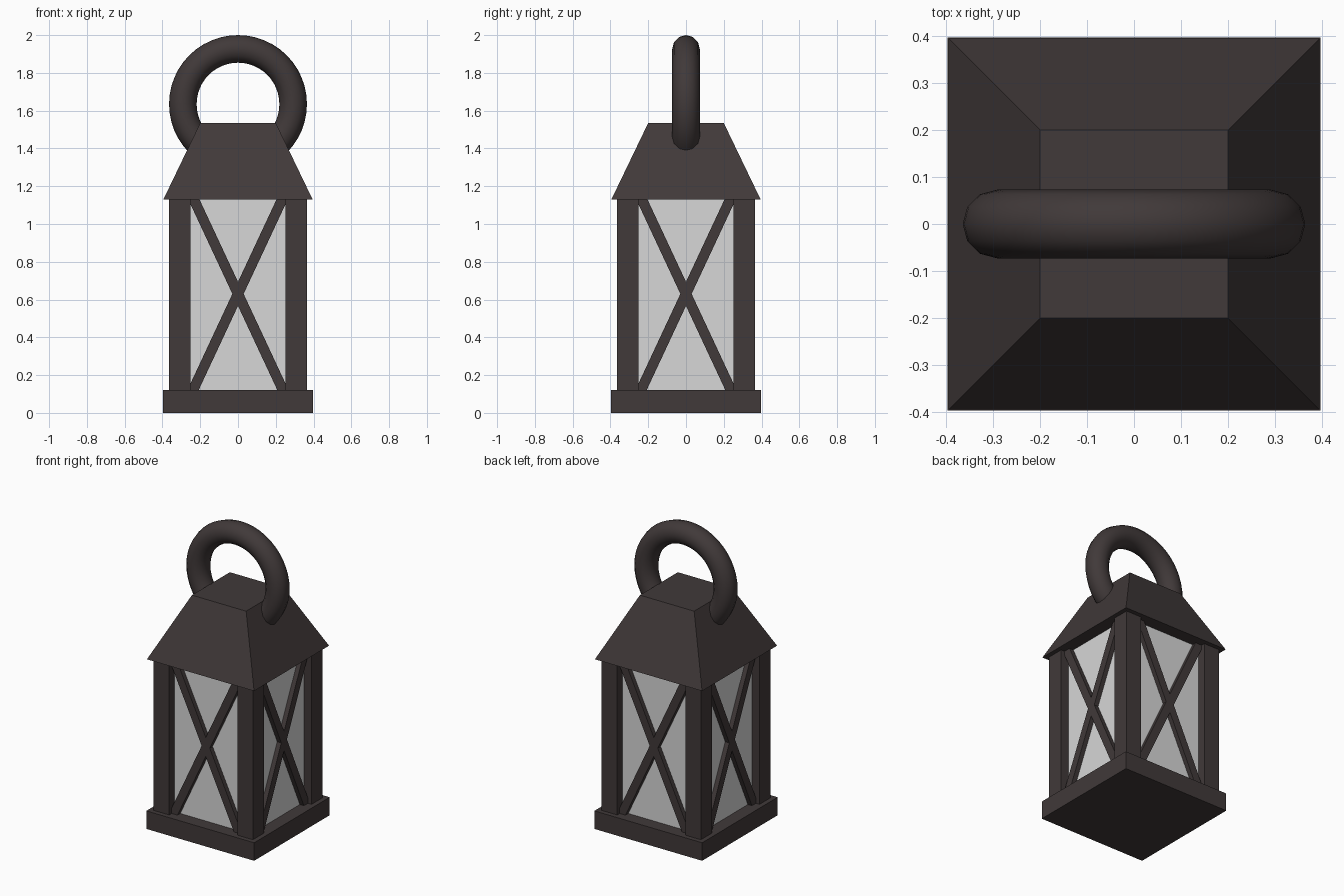
import bpy, bmesh, math
from mathutils import Matrix, Vector

if "Cube" in bpy.data.objects:
    bpy.data.objects.remove(bpy.data.objects["Cube"])


def material(name, rgb):
    m = bpy.data.materials.new(name)
    m.diffuse_color = (*rgb, 1)
    m.use_nodes = True
    m.node_tree.nodes["Principled BSDF"].inputs["Base Color"].default_value = m.diffuse_color
    return m


METAL = material("dark_metal", (0.052, 0.041, 0.041))
GLASS = material("pale_glass", (0.68, 0.68, 0.68))


def box(name, size, centre, mat, rot=Matrix(), top_scale=1.0):
    """Box with an optional tapered top, then rotated by rot about the origin."""
    bm = bmesh.new()
    bmesh.ops.create_cube(bm, size=1)
    for v in bm.verts:
        if v.co.z > 0:
            v.co.x *= top_scale
            v.co.y *= top_scale
        v.co = Vector(a * b for a, b in zip(v.co, size))
    bm.transform(rot)
    bmesh.ops.translate(bm, verts=bm.verts, vec=centre)
    me = bpy.data.meshes.new(name)
    bm.to_mesh(me)
    bm.free()
    me.materials.append(mat)
    ob = bpy.data.objects.new(name, me)
    bpy.context.collection.objects.link(ob)
    return ob


Z0, Z1 = 0.12, 1.13            # top of base, underside of roof
ZM, H = (Z0 + Z1) / 2 + 0.005, Z1 - Z0

# Base slab, glass body and tapered roof
box("base", (0.795, 0.795, Z0), (0, 0, Z0 / 2), METAL)
box("glass_body", (0.62, 0.62, H), (0, 0, (Z0 + Z1) / 2), GLASS)
box("roof", (0.79, 0.79, 0.405), (0, 0, Z1 + 0.2025), METAL, top_scale=0.4 / 0.79)

# Corner posts
for sx in (-1, 1):
    for sy in (-1, 1):
        box("corner_post", (0.115, 0.115, H),
            (sx * 0.3085, sy * 0.3085, (Z0 + Z1) / 2), METAL)

# Crossed bars on each of the four sides
tilt = math.atan2(0.236, 0.505)
for side in range(4):
    turn = Matrix.Rotation(side * math.pi / 2, 4, 'Z')
    for s in (-1, 1):
        box("cross_bar", (0.054, 0.06, 1.15),
            turn @ Vector((0, -0.31, ZM)), METAL,
            turn @ Matrix.Rotation(s * tilt, 4, 'Y'))

# Carrying ring, sunk into the roof
bpy.ops.mesh.primitive_torus_add(
    major_segments=48, minor_segments=12, major_radius=0.292, minor_radius=0.073,
    location=(0, 0, 1.635), rotation=(math.pi / 2, 0, 0))
ring = bpy.context.object
ring.name = "carrying_ring"
ring.data.materials.append(METAL)
bpy.ops.object.shade_smooth_by_angle(angle=math.radians(40))
